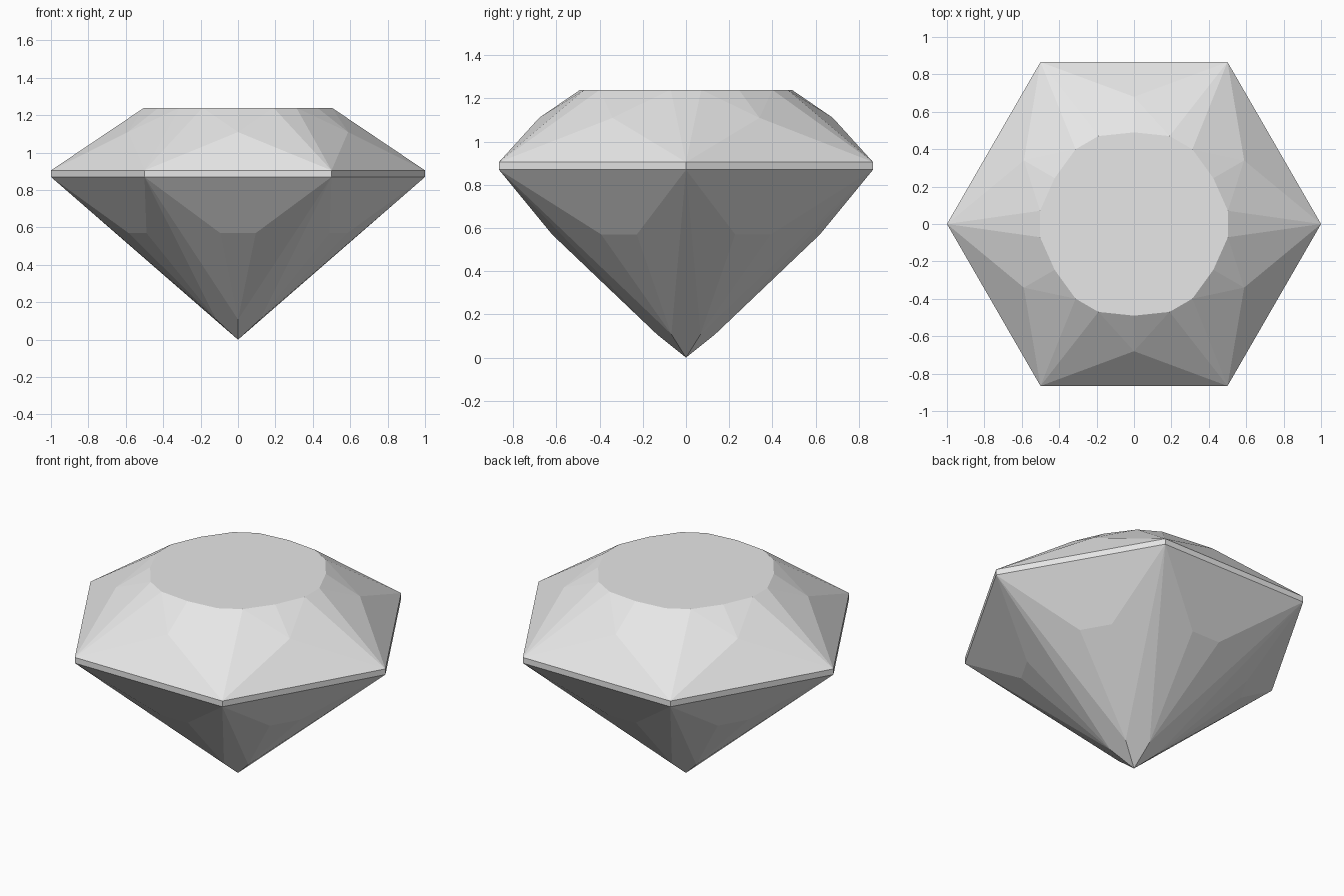
import bpy
import bmesh
from math import cos, sin, pi, radians, atan2, degrees, hypot

cube = bpy.data.objects.get("Cube")
if cube:
    bpy.data.objects.remove(cube)

SIDES = 6
STEP = 360 / SIDES
HALF = STEP / 2
GIRDLE_LOW, GIRDLE_TOP, TABLE_Z = 0.87, 0.905, 1.24

# One neutral colour for the whole stone
grey = bpy.data.materials.new("pale_grey")
grey.use_nodes = True
colour = (0.8, 0.8, 0.8, 1)
grey.diffuse_color = colour
grey.node_tree.nodes["Principled BSDF"].inputs["Base Color"].default_value = colour

bm = bmesh.new()


def ring(radius, z, offset=0):
    """Six points spaced evenly around the vertical axis."""
    points = []
    for k in range(SIDES):
        a = radians(offset + STEP * k)
        points.append(bm.verts.new((radius * cos(a), radius * sin(a), z)))
    return points


# Girdle corners
upper = ring(1, GIRDLE_TOP)
lower = ring(1, GIRDLE_LOW)

# Crown points: one in the middle of each side, three per side on the table
crown = ring(0.68, 1.11, HALF)
table_a = ring(0.507, TABLE_Z, -8)
table_b = ring(0.507, TABLE_Z, 8)
table_mid = ring(0.49, TABLE_Z, HALF)

# Pavilion points: a short edge under each side, then a point near the tip
edge_r, edge_spread = hypot(0.62, 0.095), degrees(atan2(0.095, 0.62))
edge_a = ring(edge_r, 0.57, HALF - edge_spread)
edge_b = ring(edge_r, 0.57, HALF + edge_spread)
low = ring(0.135, 0.108, HALF)
tip = bm.verts.new((0, 0, 0))

table = []
for k in range(SIDES):
    n = (k + 1) % SIDES
    facets = [
        # Girdle band
        (lower[k], lower[n], upper[n], upper[k]),
        # Crown facets
        (upper[k], upper[n], crown[k]),
        (upper[k], table_b[k], table_a[k]),
        (upper[k], crown[k], table_b[k]),
        (upper[n], table_a[n], crown[k]),
        (crown[k], table_mid[k], table_b[k]),
        (crown[k], table_a[n], table_mid[k]),
        # Pavilion facets
        (lower[k], edge_a[k], edge_b[k], lower[n]),
        (lower[k], low[k], edge_a[k]),
        (lower[n], edge_b[k], low[k]),
        (edge_a[k], low[k], edge_b[k]),
        (lower[n], low[k], tip, low[n]),
    ]
    for facet in facets:
        bm.faces.new(facet)
    table += [table_a[k], table_b[k], table_mid[k]]

# Flat table on top
bm.faces.new(table)
bmesh.ops.recalc_face_normals(bm, faces=bm.faces)

mesh = bpy.data.meshes.new("cut_gem")
bm.to_mesh(mesh)
bm.free()
mesh.materials.append(grey)
gem = bpy.data.objects.new("cut_gem", mesh)
bpy.context.collection.objects.link(gem)
